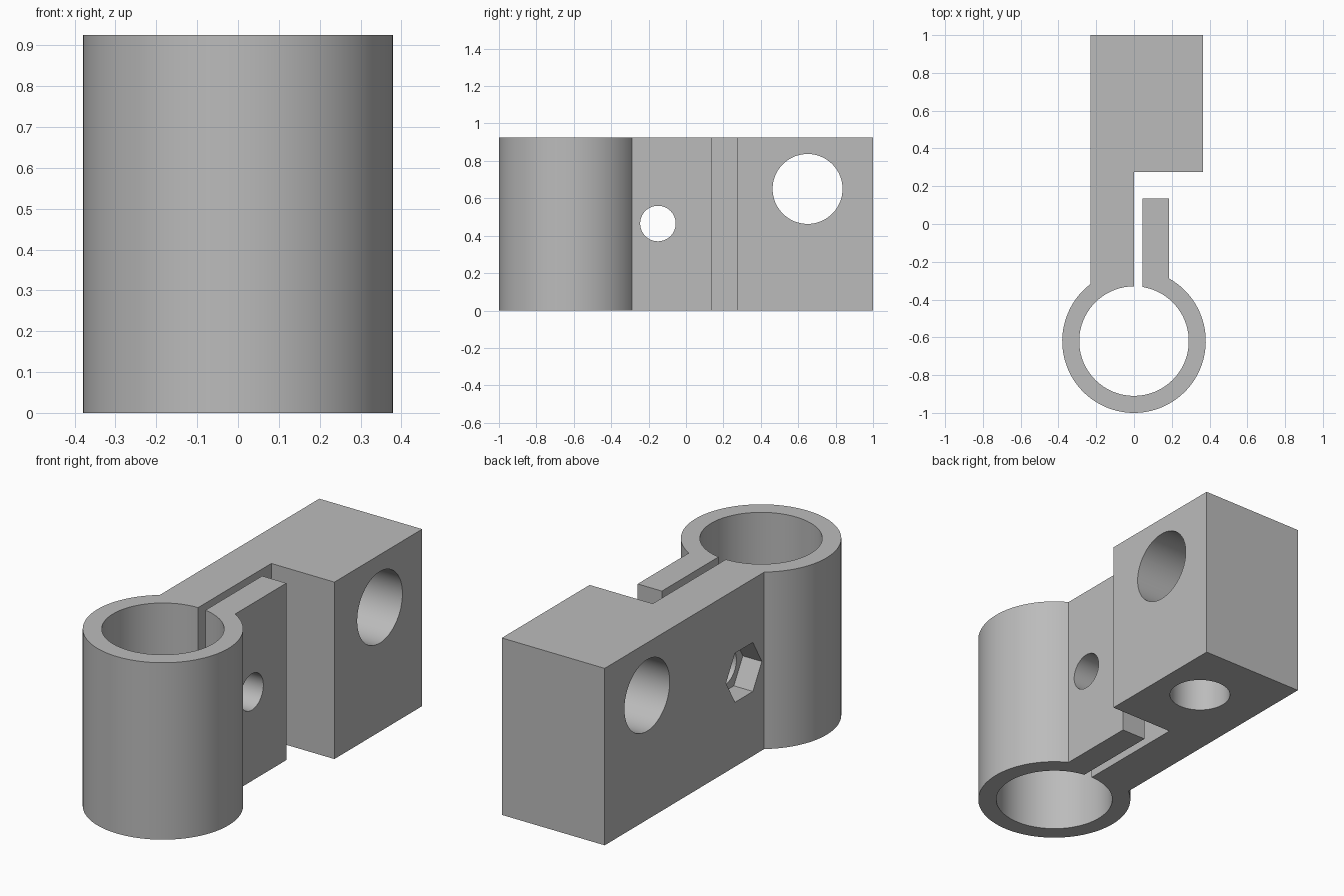
import bpy, bmesh
from math import sin, cos, asin, acos, pi

cube = bpy.data.objects.get("Cube")
if cube:
    bpy.data.objects.remove(cube)

HEIGHT = 0.925
RING_Y, OUTER, INNER = -0.62, 0.38, 0.29
ARM_X, SLOT_X, TAB_X = -0.23, 0.045, 0.185

grey = bpy.data.materials.new("plain grey")
grey.use_nodes = True
colour = (0.5, 0.5, 0.5, 1)
grey.diffuse_color = colour
grey.node_tree.nodes["Principled BSDF"].inputs["Base Color"].default_value = colour


def arc(radius, start, end, steps):
    """Points on a circle about the ring's axis."""
    angles = [start + (end - start) * i / steps for i in range(steps + 1)]
    return [(radius * cos(a), RING_Y + radius * sin(a)) for a in angles]


def new_object(name, bm):
    bmesh.ops.recalc_face_normals(bm, faces=bm.faces)
    mesh = bpy.data.meshes.new(name)
    bm.to_mesh(mesh)
    bm.free()
    mesh.materials.append(grey)
    obj = bpy.data.objects.new(name, mesh)
    bpy.context.collection.objects.link(obj)
    return obj


def extrude_profile(name, points, height):
    bm = bmesh.new()
    face = bm.faces.new([bm.verts.new((x, y, 0)) for x, y in points])
    moved = bmesh.ops.extrude_face_region(bm, geom=[face])["geom"]
    verts = [v for v in moved if isinstance(v, bmesh.types.BMVert)]
    bmesh.ops.translate(bm, verts=verts, vec=(0, 0, height))
    return new_object(name, bm)


def drill(target, name, radius, depth, centre, sides=64, along_x=True):
    """Cut a round or hexagonal hole through the target."""
    bpy.ops.mesh.primitive_cylinder_add(
        vertices=sides, radius=radius, depth=depth, location=centre,
        rotation=(0, pi / 2 if along_x else 0, 0))
    cutter = bpy.context.object
    cutter.name = name
    cutter.data.materials.append(grey)
    mod = target.modifiers.new(name, "BOOLEAN")
    mod.operation, mod.solver, mod.object = "DIFFERENCE", "EXACT", cutter
    bpy.context.view_layer.objects.active = target
    bpy.ops.object.modifier_apply(modifier=name)
    bpy.data.objects.remove(cutter)


# Split ring, clamping tab, long arm and end block in one outline
outline = (
    arc(OUTER, pi - acos(-ARM_X / OUTER), 2 * pi + acos(TAB_X / OUTER), 80)
    + [(TAB_X, 0.135), (SLOT_X, 0.135)]
    + arc(INNER, acos(SLOT_X / INNER), -1.5 * pi, 72)
    + [(0, 0.275), (0.365, 0.275), (0.365, 1), (ARM_X, 1)])
clamp = extrude_profile("clamp_body", outline, HEIGHT)

# Cross holes, nut pocket and blind hole under the block
drill(clamp, "rod_hole", 0.187, 2, (0, 0.65, 0.65))
drill(clamp, "bolt_hole", 0.095, 2, (0, -0.15, 0.465))
drill(clamp, "nut_pocket", 0.148, 0.22, (ARM_X, -0.15, 0.465), sides=6)
drill(clamp, "blind_hole", 0.15, 0.7, (0.115, 0.65, 0), along_x=False)

# Smooth the round walls, keep the corners crisp
bpy.ops.object.select_all(action="DESELECT")
clamp.select_set(True)
bpy.context.view_layer.objects.active = clamp
bpy.ops.object.shade_smooth_by_angle(angle=0.4)
